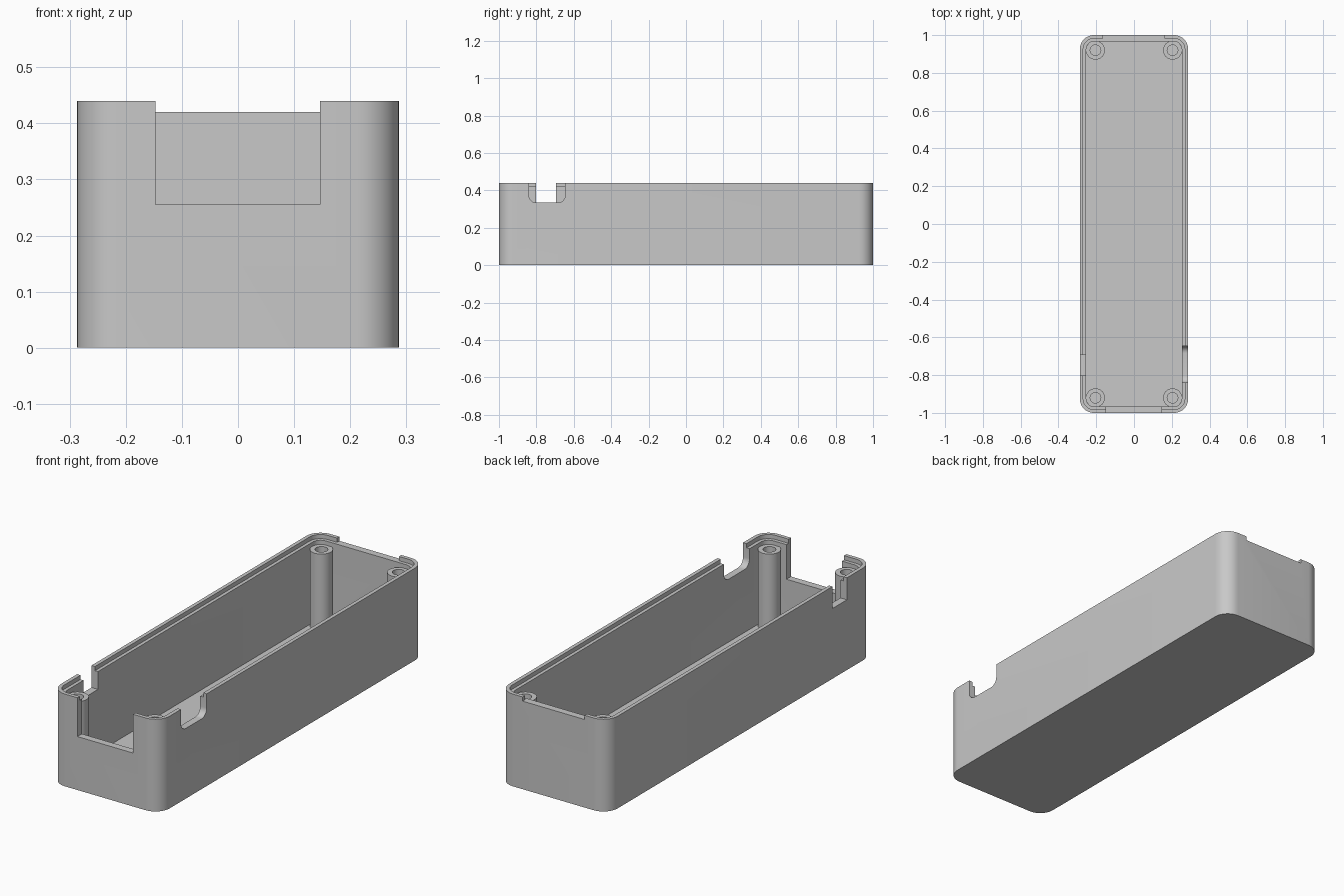
import bpy, bmesh, math

if "Cube" in bpy.data.objects:
    bpy.data.objects.remove(bpy.data.objects["Cube"])

W, L, H = 0.287, 1.0, 0.44        # half width, half length, height
WALL, LIP, STEP_Z = 0.034, 0.018, 0.42
FLOOR, RADIUS, SEG = 0.035, 0.075, 10

grey = bpy.data.materials.new("plain grey")
grey.diffuse_color = (0.58, 0.58, 0.58, 1)
grey.use_nodes = True
grey.node_tree.nodes["Principled BSDF"].inputs["Base Color"].default_value = grey.diffuse_color


def make_object(name, bm):
    bmesh.ops.recalc_face_normals(bm, faces=bm.faces[:])
    mesh = bpy.data.meshes.new(name)
    bm.to_mesh(mesh)
    bm.free()
    mesh.materials.append(grey)
    ob = bpy.data.objects.new(name, mesh)
    bpy.context.collection.objects.link(ob)
    return ob


def rounded_rect(hw, hl, r):
    """Outline of a rectangle with rounded corners."""
    pts = []
    for i, (sx, sy) in enumerate([(1, 1), (-1, 1), (-1, -1), (1, -1)]):
        for k in range(SEG + 1):
            a = math.pi / 2 * (i + k / SEG)
            pts.append((sx * (hw - r) + r * math.cos(a), sy * (hl - r) + r * math.sin(a)))
    return pts


def skin(bm, rings, closed=False):
    """Join successive rings of vertices with quads."""
    pairs = list(zip(rings, rings[1:])) + ([(rings[-1], rings[0])] if closed else [])
    for a, b in pairs:
        n = len(a)
        for i in range(n):
            bm.faces.new((a[i], a[(i + 1) % n], b[(i + 1) % n], b[i]))


def box_cutter(name, x, y, z, round_bottom=0):
    bm = bmesh.new()
    bmesh.ops.create_cube(bm, size=1)
    for v in bm.verts:
        v.co = [lo + (c + 0.5) * (hi - lo) for c, (lo, hi) in zip(v.co, (x, y, z))]
    if round_bottom:
        edges = [e for e in bm.edges if all(abs(v.co.z - z[0]) < 1e-5 for v in e.verts)
                 and abs(e.verts[0].co.y - e.verts[1].co.y) < 1e-5]
        bmesh.ops.bevel(bm, geom=edges, offset=round_bottom, segments=8,
                        profile=0.5, affect='EDGES')
    ob = make_object(name, bm)
    ob.hide_render = True
    return ob


def smooth(ob):
    bpy.ops.object.select_all(action='DESELECT')
    ob.select_set(True)
    bpy.context.view_layer.objects.active = ob
    bpy.ops.object.shade_smooth_by_angle(angle=math.radians(30))


# Open case with a stepped rim: (inset from the outside, height)
bm = bmesh.new()
rings = []
for inset, z in [(0, 0), (0, H), (LIP, H), (LIP, STEP_Z), (WALL, STEP_Z), (WALL, FLOOR)]:
    outline = rounded_rect(W - inset, L - inset, RADIUS - inset)
    rings.append([bm.verts.new((x, y, z)) for x, y in outline])
skin(bm, rings)
bm.faces.new(rings[0])
bm.faces.new(rings[-1])
case = make_object("case", bm)

# Openings in the walls
cutters = [
    box_cutter("front_opening", (-0.147, 0.146), (-1.1, -0.94), (0.255, 0.6)),
    box_cutter("back_rim_cut", (-0.165, 0.162), (0.94, 1.1), (STEP_Z, 0.6)),
    box_cutter("right_opening", (0.22, 0.4), (-0.84, -0.646), (0.335, 0.6), 0.038),
    box_cutter("left_opening", (-0.4, -0.22), (-0.803, -0.694), (0.335, 0.6)),
]
bpy.context.view_layer.objects.active = case
for cutter in cutters:
    mod = case.modifiers.new(cutter.name, 'BOOLEAN')
    mod.operation, mod.solver, mod.object = 'DIFFERENCE', 'EXACT', cutter
    bpy.ops.object.modifier_apply(modifier=mod.name)
    bpy.data.objects.remove(cutter)
smooth(case)

# Hollow screw posts in the corners
for side, sx in (("left", -1), ("right", 1)):
    for end, sy in (("front", -1), ("back", 1)):
        bm = bmesh.new()
        rings = []
        for r, z in [(0.05, FLOOR), (0.05, 0.4), (0.028, 0.4), (0.028, FLOOR)]:
            rings.append([bm.verts.new((sx * 0.204 + r * math.cos(t * math.tau / 32),
                                        sy * 0.92 + r * math.sin(t * math.tau / 32), z))
                          for t in range(32)])
        skin(bm, rings, closed=True)
        smooth(make_object(f"{end}_{side}_screw_post", bm))
